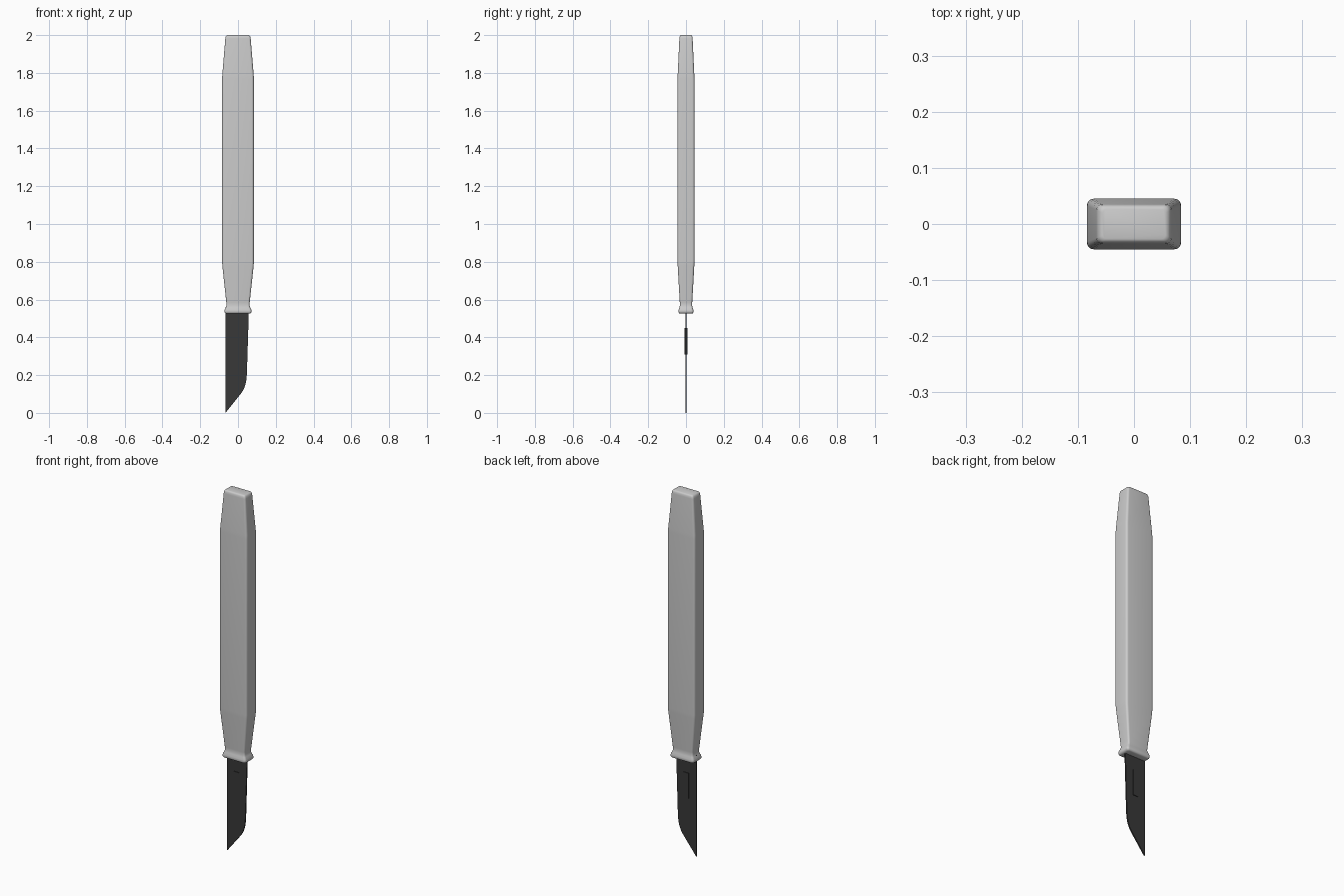
import bpy, bmesh, math

if "Cube" in bpy.data.objects:
    bpy.data.objects.remove(bpy.data.objects["Cube"])


def finish(name, bm, color=None):
    bmesh.ops.recalc_face_normals(bm, faces=bm.faces)
    mesh = bpy.data.meshes.new(name)
    bm.to_mesh(mesh)
    bm.free()
    obj = bpy.data.objects.new(name, mesh)
    bpy.context.collection.objects.link(obj)
    if color:
        mat = bpy.data.materials.new(name + "_steel")
        mat.diffuse_color = color
        mat.use_nodes = True
        mat.node_tree.nodes["Principled BSDF"].inputs["Base Color"].default_value = mat.diffuse_color
        mesh.materials.append(mat)
    return obj


def rounded_rect(hx, hy, r, steps=5):
    pts = []
    for k, (sx, sy) in enumerate([(1, 1), (-1, 1), (-1, -1), (1, -1)]):
        for i in range(steps + 1):
            a = math.pi / 2 * (k + i / steps)
            pts.append((sx * (hx - r) + r * math.cos(a), sy * (hy - r) + r * math.sin(a)))
    return pts


def loft(name, sections):
    bm = bmesh.new()
    rings = [[bm.verts.new((x, y, z)) for x, y in rounded_rect(hx, hy, r)]
             for z, hx, hy, r in sections]
    for a, b in zip(rings, rings[1:]):
        n = len(a)
        for i in range(n):
            bm.faces.new((a[i], a[(i + 1) % n], b[(i + 1) % n], b[i]))
    bm.faces.new(rings[0])
    bm.faces.new(rings[-1])
    return finish(name, bm)


def plate(name, outline, thickness, color):
    bm = bmesh.new()
    face = bm.faces.new([bm.verts.new((x, -thickness / 2, z)) for x, z in outline])
    ext = bmesh.ops.extrude_face_region(bm, geom=[face])
    verts = [v for v in ext["geom"] if isinstance(v, bmesh.types.BMVert)]
    bmesh.ops.translate(bm, verts=verts, vec=(0, thickness, 0))
    return finish(name, bm, color)


# Handle: flared collar, narrow neck, wide grip and tapered butt (z, half x, half y, radius)
handle = loft("handle", [
    (0.525, 0.062, 0.032, 0.008), (0.528, 0.068, 0.037, 0.010),
    (0.535, 0.072, 0.040, 0.012), (0.545, 0.071, 0.039, 0.012),
    (0.558, 0.065, 0.035, 0.011), (0.570, 0.061, 0.032, 0.010),
    (0.585, 0.062, 0.033, 0.010), (0.780, 0.083, 0.044, 0.012),
    (0.800, 0.084, 0.045, 0.012), (1.770, 0.084, 0.045, 0.012),
    (1.790, 0.083, 0.044, 0.012), (1.982, 0.067, 0.035, 0.010),
    (1.992, 0.065, 0.034, 0.010), (1.998, 0.061, 0.031, 0.009),
    (2.000, 0.056, 0.027, 0.008)])
bpy.context.view_layer.objects.active = handle
handle.select_set(True)
bpy.ops.object.shade_smooth_by_angle(angle=math.radians(40))

# Blade with a straight spine and a curved cutting edge
DARK = (0.04, 0.04, 0.04, 1)
blade = plate("blade", [
    (-0.066, 0.56), (-0.066, 0.0), (-0.02, 0.058), (0.016, 0.103),
    (0.029, 0.123), (0.038, 0.145), (0.044, 0.172), (0.047, 0.205),
    (0.058, 0.56)], 0.007, DARK)

# Raised mounting lug through the blade
lug = plate("blade_lug", [(-0.02, 0.31), (0.01, 0.31), (0.01, 0.45), (-0.02, 0.45)],
            0.014, DARK)
